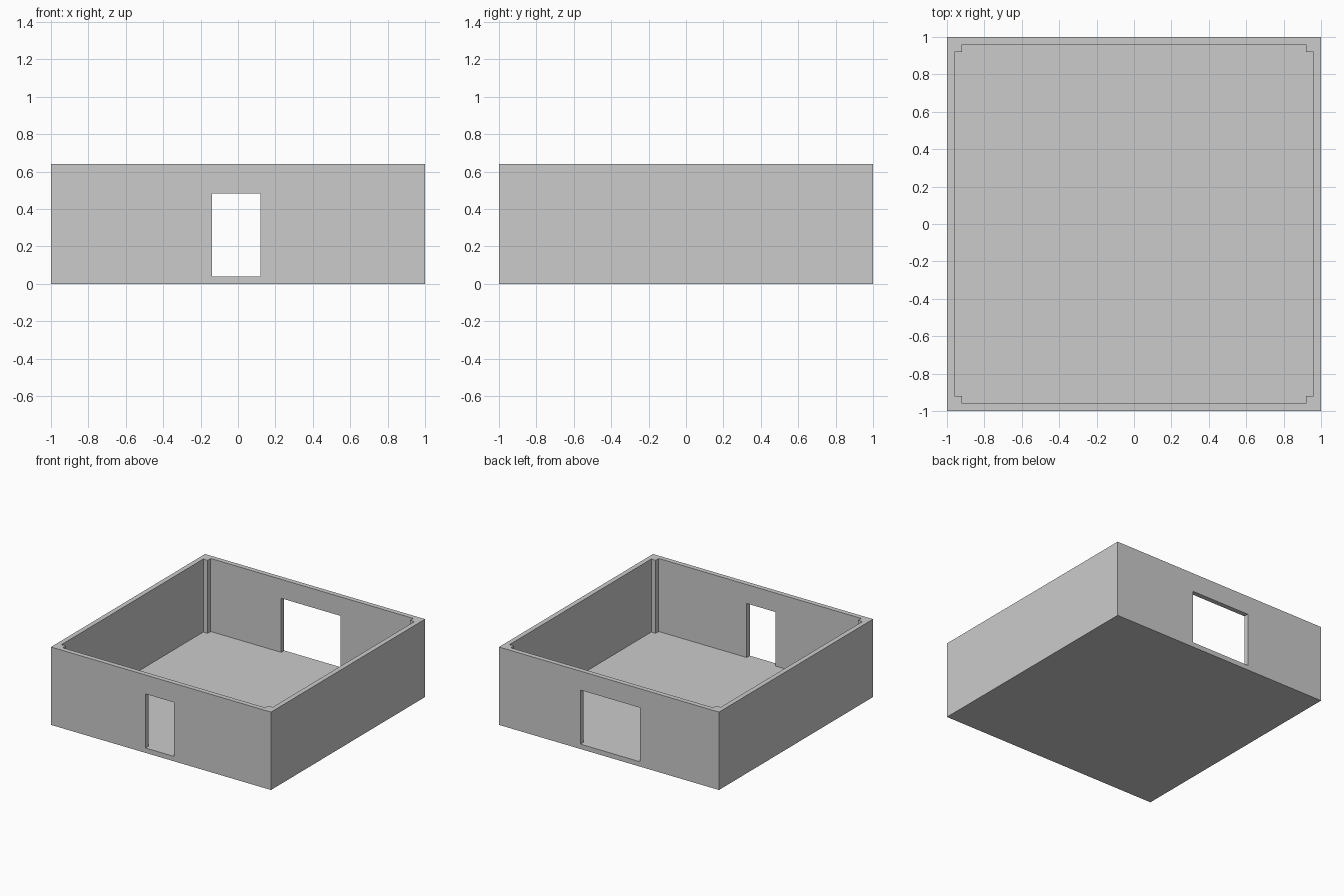
import bpy
import bmesh

if "Cube" in bpy.data.objects:
    bpy.data.objects.remove(bpy.data.objects["Cube"])

FLOOR, HEIGHT = 0.04, 0.64


def prism(name, outline, z0, z1):
    """Extrude a plan outline (counter-clockwise) from z0 to z1."""
    bm = bmesh.new()
    base = bm.faces.new([bm.verts.new((x, y, z0)) for x, y in outline])
    ext = bmesh.ops.extrude_face_region(bm, geom=[base], use_keep_orig=True)
    for v in ext["geom"]:
        if isinstance(v, bmesh.types.BMVert):
            v.co.z = z1
    bmesh.ops.recalc_face_normals(bm, faces=bm.faces)
    mesh = bpy.data.meshes.new(name)
    bm.to_mesh(mesh)
    bm.free()
    obj = bpy.data.objects.new(name, mesh)
    bpy.context.collection.objects.link(obj)
    return obj


def rect(x0, x1, y0, y1):
    return [(x0, y0), (x1, y0), (x1, y1), (x0, y1)]


def cut(target, cutter):
    """Subtract the cutter and remove it."""
    mod = target.modifiers.new(cutter.name, "BOOLEAN")
    mod.operation = "DIFFERENCE"
    mod.solver = "EXACT"
    mod.object = cutter
    bpy.context.view_layer.objects.active = target
    bpy.ops.object.modifier_apply(modifier=mod.name)
    bpy.data.objects.remove(cutter)


# Outer block of the room
room = prism("room_shell", rect(-1, 1, -1, 1), 0, HEIGHT)

# Room interior: wall at 0.96, square posts left standing in the corners
w, p = 0.96, 0.92
corner = [(w, p), (p, p), (p, w)]
plan = []
for sx, sy in ((1, 1), (-1, 1), (-1, -1), (1, -1)):
    pts = [(sx * x, sy * y) for x, y in corner]
    plan += pts if sx * sy > 0 else pts[::-1]
cut(room, prism("interior", plan, FLOOR, HEIGHT + 0.2))

# Narrow front doorway and wide back opening
cut(room, prism("front_doorway", rect(-0.14, 0.12, -1.1, -0.9), FLOOR, 0.484))
cut(room, prism("back_opening", rect(-0.28, 0.26, 0.9, 1.1), FLOOR, 0.484))
